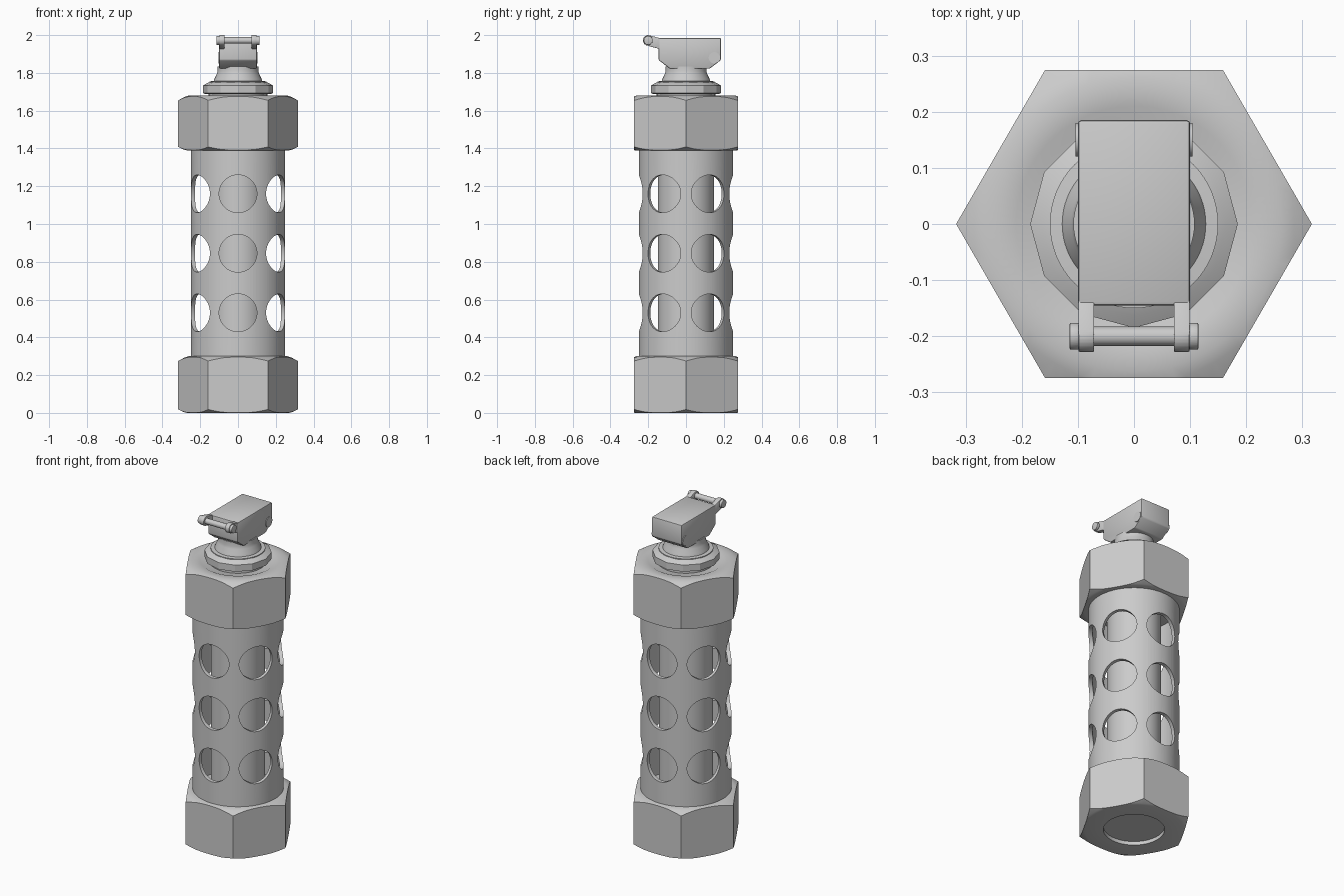
import bpy, bmesh
from math import cos, sin, pi, radians
from mathutils import Matrix, Vector

if "Cube" in bpy.data.objects:
    bpy.data.objects.remove(bpy.data.objects["Cube"])


def finish(name, bm, angle=30):
    bmesh.ops.recalc_face_normals(bm, faces=bm.faces)
    me = bpy.data.meshes.new(name)
    bm.to_mesh(me)
    bm.free()
    ob = bpy.data.objects.new(name, me)
    bpy.context.collection.objects.link(ob)
    smooth(ob, angle)
    return ob


def smooth(ob, angle=30):
    bpy.ops.object.select_all(action='DESELECT')
    ob.select_set(True)
    bpy.context.view_layer.objects.active = ob
    bpy.ops.object.shade_smooth_by_angle(angle=radians(angle))


def lathe(name, profile, n=64, closed=False, angle=30):
    """Revolve (r, z) points about z; open profiles are capped at both ends."""
    bm = bmesh.new()
    rings = [[bm.verts.new((r * cos(2 * pi * i / n), r * sin(2 * pi * i / n), z))
              for i in range(n)] for r, z in profile]
    pairs = list(zip(rings, rings[1:]))
    if closed:
        pairs.append((rings[-1], rings[0]))
    else:
        bm.faces.new(rings[0])
        bm.faces.new(rings[-1])
    for a, b in pairs:
        for i in range(n):
            j = (i + 1) % n
            bm.faces.new((a[i], a[j], b[j], b[i]))
    return finish(name, bm, angle)


def extrude_x(name, pts, x0, x1, bevel=0.0):
    """Extrude a (y, z) outline along x."""
    bm = bmesh.new()
    a = [bm.verts.new((x0, y, z)) for y, z in pts]
    b = [bm.verts.new((x1, y, z)) for y, z in pts]
    bm.faces.new(a)
    bm.faces.new(b)
    for i in range(len(pts)):
        j = (i + 1) % len(pts)
        bm.faces.new((a[i], a[j], b[j], b[i]))
    if bevel:
        bmesh.ops.bevel(bm, geom=bm.edges[:], offset=bevel, segments=2,
                        profile=0.5, affect='EDGES')
    return finish(name, bm)


def circle(y, z, r, n=32):
    return [(y + r * cos(2 * pi * i / n), z + r * sin(2 * pi * i / n)) for i in range(n)]


def boolean(ob, cutter, op):
    mod = ob.modifiers.new("cut", 'BOOLEAN')
    mod.operation, mod.object, mod.solver = op, cutter, 'EXACT'
    bpy.ops.object.select_all(action='DESELECT')
    bpy.context.view_layer.objects.active = ob
    ob.select_set(True)
    bpy.ops.object.modifier_apply(modifier=mod.name)
    bpy.data.objects.remove(cutter)
    smooth(ob)


def hex_cap(name, z0, z1, inner_bottom, inner_top):
    """Hexagonal nut with turned chamfers at both ends."""
    ob = lathe(name, [(0.317, z0 - 0.01), (0.317, z1 + 0.01)], 6)
    turned = lathe("chamfer_helper", inner_bottom + [
        (0.27, z0), (0.287, z0 + 0.004), (0.325, z0 + 0.022),
        (0.325, z1 - 0.030), (0.285, z1 - 0.008), (0.262, z1)] + inner_top, 96)
    boolean(ob, turned, 'INTERSECT')


# Hexagonal end caps, with a recess underneath and a shallow dish on top
hex_cap("bottom_cap", 0.0, 0.30, [(0.168, 0.022), (0.168, 0.0)], [])
hex_cap("top_cap", 1.39, 1.68, [], [(0.21, 1.68), (0.19, 1.67)])

# Perforated outer tube
tube = lathe("outer_tube", [(0.25, 0.28), (0.25, 1.41), (0.228, 1.41), (0.228, 0.28)],
             96, closed=True)
bm = bmesh.new()
for z in (0.53, 0.845, 1.16):
    for k in range(6):
        d = Vector((cos(pi / 6 + k * pi / 3), sin(pi / 6 + k * pi / 3), 0))
        m = Matrix.Translation(d * 0.245 + Vector((0, 0, z))) @ \
            d.to_track_quat('Z', 'Y').to_matrix().to_4x4()
        bmesh.ops.create_cone(bm, cap_ends=True, segments=48, radius1=0.1,
                              radius2=0.1, depth=0.11, matrix=m)
boolean(tube, finish("hole_helper", bm), 'DIFFERENCE')

# Inner core
lathe("inner_core", [(0.148, 0.25), (0.148, 1.43)])

# Twelve-sided collar and turned neck
lathe("collar_seat", [(0.155, 1.66), (0.155, 1.70)])
lathe("collar", [(0.172, 1.688), (0.185, 1.693), (0.185, 1.733), (0.165, 1.745),
                 (0.150, 1.752)], 12, angle=20)
lathe("neck", [(0.150, 1.74), (0.150, 1.755), (0.128, 1.757), (0.124, 1.77), (0.112, 1.795),
               (0.108, 1.81), (0.108, 1.835)])

# Fuze head with hinge pin at the back
extrude_x("fuze_head", [(-0.145, 1.985), (-0.145, 1.868), (-0.085, 1.822), (0.125, 1.822),
                        (0.185, 1.868), (0.185, 1.985)], -0.10, 0.10, 0.006)
extrude_x("hinge_pin", circle(0.15, 1.88, 0.03), -0.104, 0.104)

# Pair of front arms, rounded around the cross rod
Y, Z, R = -0.2, 1.972, 0.028
arm = [(Y + R * cos(radians(a)), Z + R * sin(radians(a))) for a in range(70, 256, 15)]
arm += [(-0.135, 1.925), (-0.135, 1.983)]
for side, x in (("left", -0.085), ("right", 0.085)):
    extrude_x("arm_" + side, arm, x - 0.014, x + 0.014, 0.002)
    s = 1 if x > 0 else -1
    extrude_x("rod_end_" + side, circle(Y, Z, 0.024), s * 0.098, s * 0.115, 0.003)
extrude_x("cross_rod", circle(Y, Z, 0.017), -0.105, 0.105)
